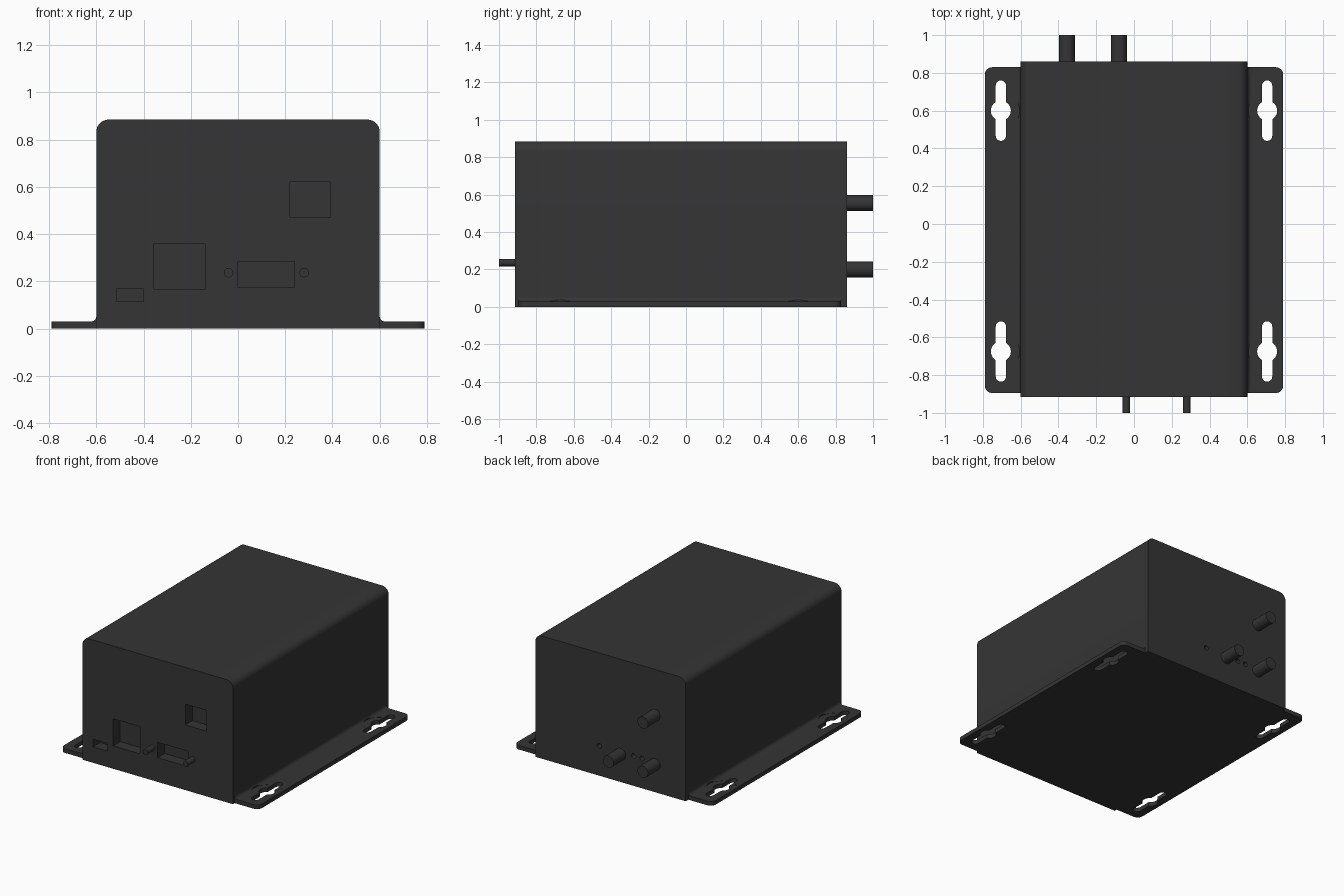
import bpy, bmesh
from math import sin, cos, pi, radians
from mathutils import Vector

if "Cube" in bpy.data.objects:
    bpy.data.objects.remove(bpy.data.objects["Cube"])

mat = bpy.data.materials.new("dark_metal")
mat.diffuse_color = (0.035, 0.035, 0.035, 1)
mat.use_nodes = True
mat.node_tree.nodes["Principled BSDF"].inputs["Base Color"].default_value = mat.diffuse_color


def arc(cx, cy, r, a0, a1, n=8):
    return [(cx + r * cos(radians(a0 + (a1 - a0) * i / n)),
             cy + r * sin(radians(a0 + (a1 - a0) * i / n))) for i in range(n + 1)]


def prism(name, pts, lo, hi, axis="y", corner=0):
    """Extrude a closed outline along y (points are x,z) or z (points are x,y)."""
    bm = bmesh.new()
    put = (lambda p: (p[0], lo, p[1])) if axis == "y" else (lambda p: (p[0], p[1], lo))
    face = bm.faces.new([bm.verts.new(put(p)) for p in pts])
    ext = bmesh.ops.extrude_face_region(bm, geom=[face])
    d = Vector((0, hi - lo, 0) if axis == "y" else (0, 0, hi - lo))
    bmesh.ops.translate(bm, vec=d, verts=[g for g in ext["geom"] if isinstance(g, bmesh.types.BMVert)])
    if corner:  # round the outer vertical corners
        xm = max(v.co.x for v in bm.verts)
        edges = [e for e in bm.edges if all(abs(v.co.x - xm) < 1e-5 for v in e.verts)
                 and abs(e.verts[0].co.z - e.verts[1].co.z) > 1e-4]
        bmesh.ops.bevel(bm, geom=edges, offset=corner, segments=8, profile=0.5, affect='EDGES')
    bmesh.ops.recalc_face_normals(bm, faces=bm.faces)
    me = bpy.data.meshes.new(name)
    bm.to_mesh(me)
    bm.free()
    me.materials.append(mat)
    ob = bpy.data.objects.new(name, me)
    bpy.context.collection.objects.link(ob)
    return ob


def circle(x, y, r, n=32):
    return arc(x, y, r, 0, 360, n)[:-1]


def rect(x0, x1, y0, y1):
    return [(x0, y0), (x1, y0), (x1, y1), (x0, y1)]


def activate(ob):
    bpy.ops.object.select_all(action='DESELECT')
    ob.select_set(True)
    bpy.context.view_layer.objects.active = ob


def smooth(ob):
    activate(ob)
    bpy.ops.object.shade_smooth_by_angle(angle=radians(30))


def cut(ob, cutters):
    activate(ob)
    for c in cutters:
        c.hide_render = True
        m = ob.modifiers.new("cut", 'BOOLEAN')
        m.operation, m.solver, m.object = 'DIFFERENCE', 'EXACT', c
        bpy.ops.object.modifier_apply(modifier=m.name)
        bpy.data.objects.remove(c)


FRONT, BACK = -0.915, 0.86

# Housing with rounded top edges
r = 0.052
housing = prism("housing", [(-0.6, 0), (0.6, 0)] + arc(0.6 - r, 0.885 - r, r, 0, 90)
                + arc(-0.6 + r, 0.885 - r, r, 90, 180), FRONT, BACK)

# Connector pockets in the front, indicator holes in the back
pockets = [(0.22, 0.39, 0.47, 0.62), (-0.355, -0.14, 0.165, 0.36),
           (0.0, 0.24, 0.175, 0.285), (-0.515, -0.40, 0.115, 0.17)]
cutters = [prism("pocket_cutter", rect(*p), FRONT - 0.1, FRONT + 0.08) for p in pockets]
cutters += [prism("hole_cutter", circle(x, 0.215, 0.017, 20), BACK - 0.05, BACK + 0.1)
            for x in (0.09, -0.185, -0.25)]
cut(housing, cutters)
smooth(housing)

# Mounting flange with a small fillet against the housing
f = 0.022
flange = prism("mounting_flange", [(0.6, 0), (0.79, 0), (0.79, 0.03)]
               + arc(0.6 + f, 0.03 + f, f, 270, 180, 6), -0.895, 0.83, corner=0.04)

# Keyhole slots and the washer clearance around them
cutters = []
for y in (0.6, -0.675):
    slot = arc(0.705, y + 0.133, 0.027, 0, 180, 12) + arc(0.705, y - 0.133, 0.027, 180, 360, 12)
    cutters += [prism("clearance_cutter", circle(0.705, y, 0.1, 40), 0.029, 0.1, "z"),
                prism("keyhole_cutter", circle(0.705, y, 0.053), -0.1, 0.1, "z"),
                prism("slot_cutter", slot, -0.1, 0.1, "z")]
cut(flange, cutters)
m = flange.modifiers.new("mirror", 'MIRROR')
m.mirror_object = housing
activate(flange)
bpy.ops.object.modifier_apply(modifier=m.name)
smooth(flange)

# Connector jack screws on the front
for x in (-0.04, 0.28):
    smooth(prism("jack_screw", circle(x, 0.237, 0.02, 24), -1.0, FRONT + 0.01))

# Antenna connectors on the back
for x, z in ((-0.355, 0.555), (-0.355, 0.2), (-0.08, 0.2)):
    smooth(prism("antenna_connector", circle(x, z, 0.042), BACK - 0.01, 1.0))
